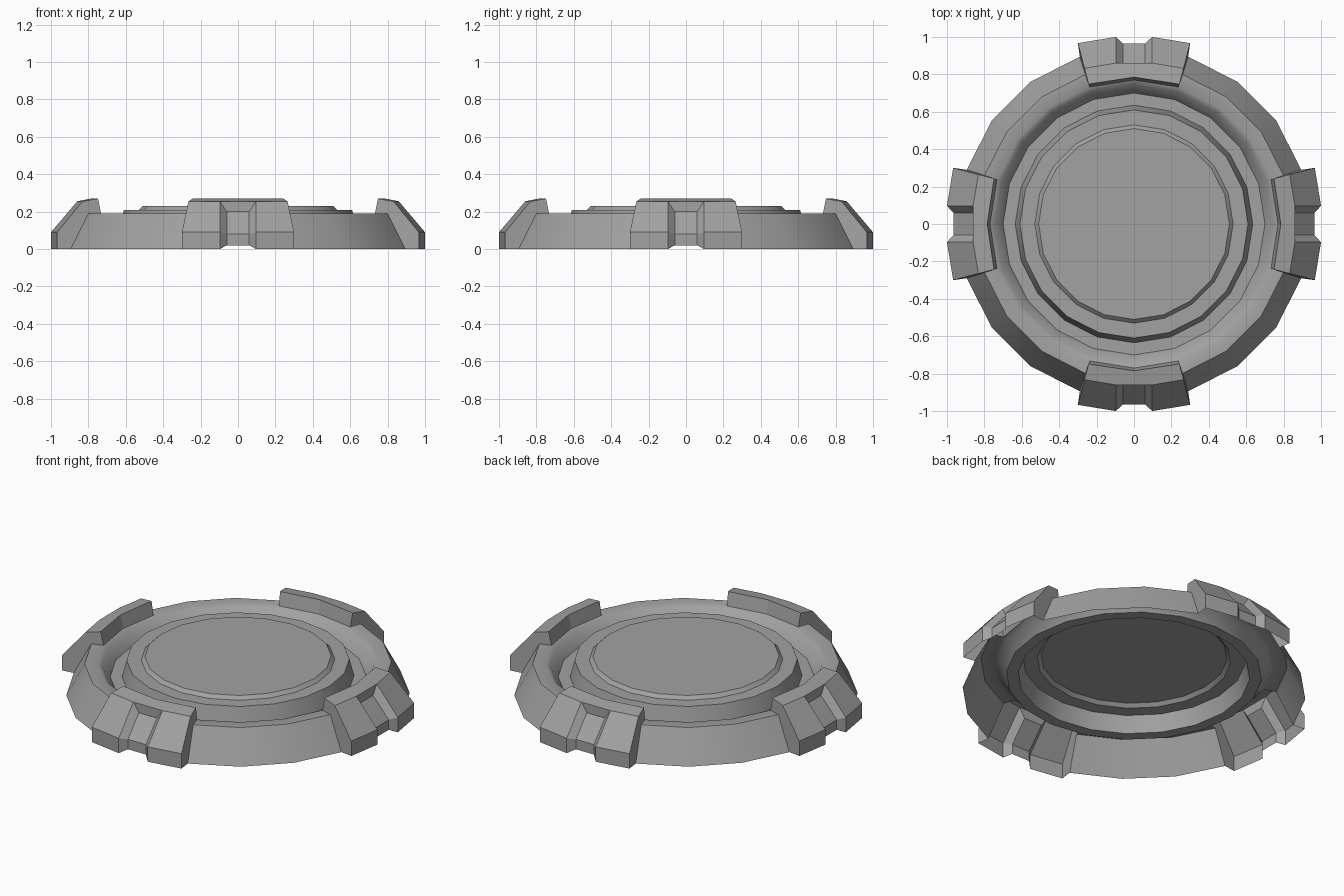
import bpy, bmesh, math

cube = bpy.data.objects.get("Cube")
if cube:
    bpy.data.objects.remove(cube)

metal = bpy.data.materials.new("grey_metal")
metal.use_nodes = True
GREY = (0.36, 0.36, 0.36, 1)
metal.diffuse_color = GREY
metal.node_tree.nodes["Principled BSDF"].inputs["Base Color"].default_value = GREY


def finish(bm, name):
    """Turn a bmesh into a grey object, smooth except at sharp edges."""
    bmesh.ops.recalc_face_normals(bm, faces=bm.faces)
    top = max(bm.faces, key=lambda f: abs(f.normal.z) * f.calc_area())
    if top.normal.z < 0:
        bmesh.ops.reverse_faces(bm, faces=bm.faces)
    mesh = bpy.data.meshes.new(name)
    bm.to_mesh(mesh)
    bm.free()
    mesh.materials.append(metal)
    obj = bpy.data.objects.new(name, mesh)
    bpy.context.collection.objects.link(obj)
    bpy.ops.object.select_all(action='DESELECT')
    obj.select_set(True)
    bpy.context.view_layer.objects.active = obj
    return obj


# Round platform: open shell lathed from a (radius, height) profile
SIDES = 20
profile = [(.94, 0), (.84, .19), (.77, .19), (.745, .178), (.70, .11), (.635, .11),
           (.61, .21), (.53, .21), (.51, .23)]
bm = bmesh.new()
rings = []
for r, z in profile:
    angles = [math.tau * i / SIDES for i in range(SIDES)]
    rings.append([bm.verts.new((r * math.cos(a), r * math.sin(a), z)) for a in angles])
for level in range(len(rings) - 1):
    low, high = rings[level], rings[level + 1]
    for i in range(SIDES):
        # The outer slope and rim are left open where the clamps sit
        if level < 2 and i % 5 in (0, 4):
            continue
        j = (i + 1) % SIDES
        bm.faces.new((low[i], low[j], high[j], high[i]))
bm.faces.new(rings[-1])
finish(bm, "platform")
bpy.ops.object.shade_smooth_by_angle(angle=math.radians(38))

# Clamp: half shell, mirrored across its middle
points = {
    # outer end of the clamp, bottom to inner foot, then back along the platform
    "e0": (.30, .967, 0), "e1": (.30, .967, .09), "e2": (.265, .832, .255),
    "e3": (.243, .748, .27), "e4": (.238, .732, .19),
    "p1": (.26, .799, .19), "p0": (.29, .894, 0),
    # edge of the notch
    "n0": (.097, 1, 0), "n1": (.097, 1, .09), "n2": (.097, .86, .255),
    # recessed panel
    "r0": (.06, .965, .02), "r1": (.06, .965, .08), "r2": (.06, .86, .20),
    # middle line
    "m0": (0, .965, .02), "m1": (0, .965, .08), "m2": (0, .86, .20),
    "m3": (0, .86, .255), "m4": (0, .785, .27), "m5": (0, .77, .19),
}
faces = ["e0 e1 n1 n0", "e1 e2 n2 n1", "n0 n1 r1 r0", "n1 n2 r2 r1",
         "r0 r1 m1 m0", "r1 r2 m2 m1", "r2 n2 m3 m2",
         "n2 e2 e3 m4 m3", "e3 e4 m5 m4", "e0 p0 p1 e4 e3 e2 e1"]
bm = bmesh.new()
verts = {key: bm.verts.new(co) for key, co in points.items()}
for face in faces:
    bm.faces.new([verts[key] for key in face.split()])
clamp = finish(bm, "back_clamp")
mirror = clamp.modifiers.new("Mirror", 'MIRROR')
mirror.use_clip = True

# Repeat the clamp around the platform
for turn, name in enumerate(("right_clamp", "front_clamp", "left_clamp"), 1):
    copy = bpy.data.objects.new(name, clamp.data)
    bpy.context.collection.objects.link(copy)
    copy.rotation_euler.z = turn * math.pi / 2
    copy.modifiers.new("Mirror", 'MIRROR')
